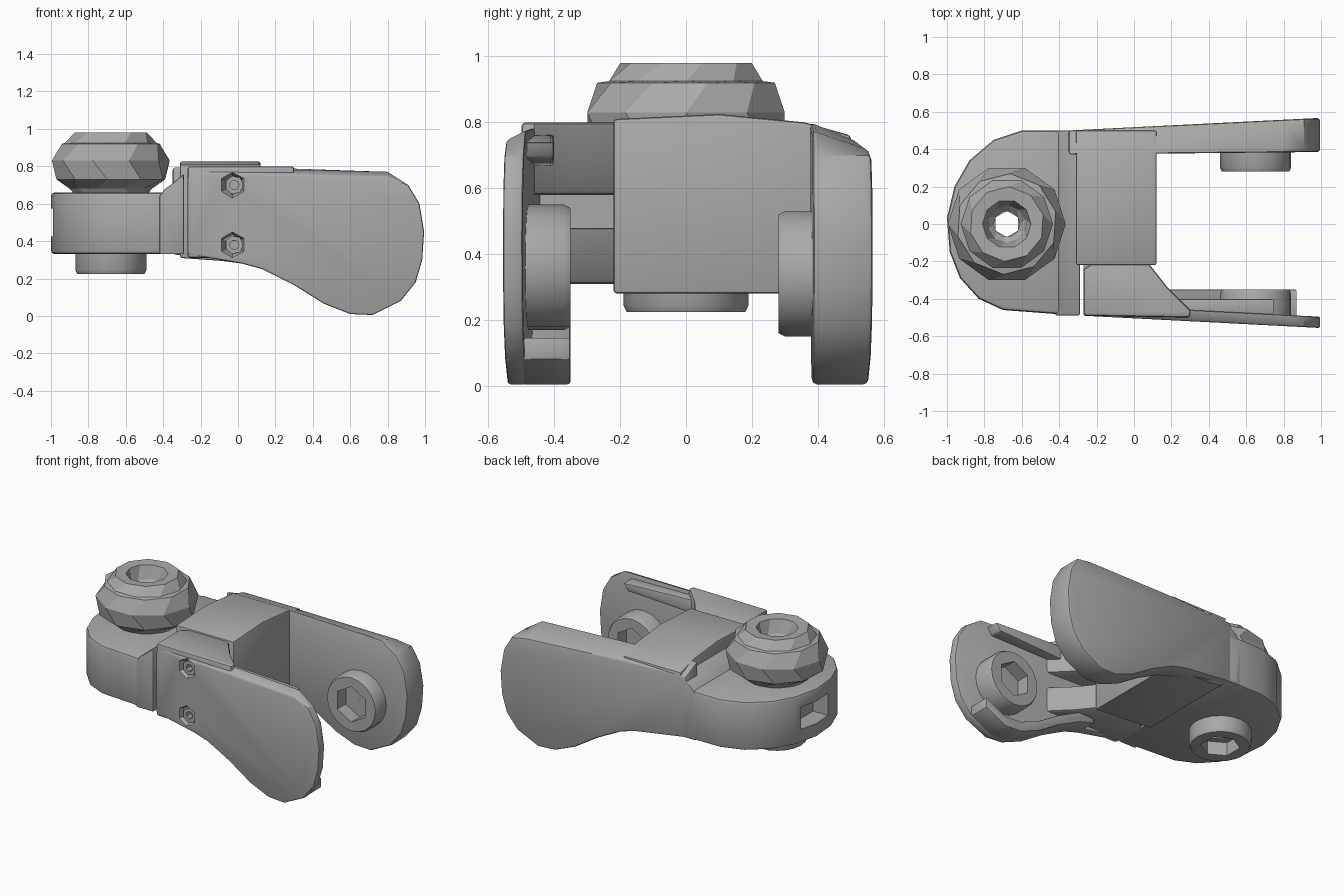
import bpy, bmesh, math
from mathutils import Vector, Matrix

cube = bpy.data.objects.get("Cube")
if cube:
    bpy.data.objects.remove(cube, do_unlink=True)

grey = bpy.data.materials.new("plain_grey")
grey.use_nodes = True
grey.diffuse_color = (0.4, 0.4, 0.4, 1)
grey.node_tree.nodes["Principled BSDF"].inputs["Base Color"].default_value = (0.4, 0.4, 0.4, 1)


def finish(name, bm, bevel=0, angle=30):
    bmesh.ops.recalc_face_normals(bm, faces=bm.faces)
    mesh = bpy.data.meshes.new(name)
    bm.to_mesh(mesh)
    bm.free()
    mesh.materials.append(grey)
    obj = bpy.data.objects.new(name, mesh)
    bpy.context.collection.objects.link(obj)
    if bevel:
        mod = obj.modifiers.new("Bevel", "BEVEL")
        mod.width, mod.segments, mod.limit_method = bevel, 2, "ANGLE"
        mod.angle_limit = math.radians(50)
        apply(obj, mod)
    select(obj)
    if angle:
        bpy.ops.object.shade_smooth_by_angle(angle=math.radians(angle))
    return obj


def select(obj):
    bpy.ops.object.select_all(action="DESELECT")
    obj.select_set(True)
    bpy.context.view_layer.objects.active = obj


def apply(obj, mod):
    select(obj)
    bpy.ops.object.modifier_apply(modifier=mod.name)


def extrude(name, pts, axis, a, b, bevel=0, warp=None):
    """Extrude a 2D outline from a to b along the given axis."""
    bm = bmesh.new()
    place = {"x": lambda p, t: (t, *p), "y": lambda p, t: (p[0], t, p[1]),
             "z": lambda p, t: (*p, t)}[axis]
    face = bm.faces.new([bm.verts.new(place(p, a)) for p in pts])
    new = bmesh.ops.extrude_face_region(bm, geom=[face])["geom"]
    for v in new:
        if isinstance(v, bmesh.types.BMVert):
            v.co += Vector(place((0, 0), b - a))
    if warp:
        for v in bm.verts:
            v.co = warp(*v.co)
    return finish(name, bm, bevel)


def lathe(name, profile, centre, axis, sides, twist=0.0, angle=30):
    """Spin a closed (radius, height) loop around an axis; height runs along it."""
    bm = bmesh.new()
    rings = []
    for i, (r, h) in enumerate(profile):
        ring = []
        for k in range(sides):
            t = math.tau * (k + twist * (i % 2)) / sides
            ring.append(bm.verts.new((r * math.cos(t), r * math.sin(t), h)))
        rings.append(ring)
    for i, lower in enumerate(rings):
        upper = rings[(i + 1) % len(rings)]
        for k in range(sides):
            n = (k + 1) % sides
            bm.faces.new((lower[k], lower[n], upper[n], upper[k]))
    turn = {"z": Matrix(), "y": Matrix.Rotation(-math.pi / 2, 4, "X")}[axis]
    bmesh.ops.transform(bm, matrix=Matrix.Translation(centre) @ turn, verts=bm.verts)
    return finish(name, bm, 0, angle)


def cut(obj, centre, size, axis="z", sides=0, taper=1.0):
    """Cut a box, or a cone frustum of the given sides, out of a part."""
    bm = bmesh.new()
    if sides:
        bmesh.ops.create_cone(bm, cap_ends=True, segments=sides, radius1=size[0],
                              radius2=size[0] * taper, depth=size[1])
        if axis == "y":
            bmesh.ops.rotate(bm, matrix=Matrix.Rotation(-math.pi / 2, 3, "X"), verts=bm.verts)
    else:
        bmesh.ops.create_cube(bm, size=1)
        bmesh.ops.scale(bm, vec=size, verts=bm.verts)
    bmesh.ops.translate(bm, vec=centre, verts=bm.verts)
    cutter = finish("cutter", bm, 0, 0)
    cutter.hide_render = True
    mod = obj.modifiers.new("Cut", "BOOLEAN")
    mod.operation, mod.solver, mod.object = "DIFFERENCE", "EXACT", cutter
    apply(obj, mod)
    bpy.data.objects.remove(cutter, do_unlink=True)


# Rounded base with an end slot and a central bore
KNOB_X = -0.68
base = extrude("base", [(-.3, .5), (-.6, .5), (-.75, .45), (-.88, .34), (-.96, .2), (-1, .03),
                        (-.985, -.15), (-.93, -.29), (-.83, -.4), (-.7, -.46), (-.3, -.49)],
               "z", .33, .66, .02)
cut(base, (-1, .03, .5), (.24, .26, .15))
cut(base, (KNOB_X, 0, .5), (.07, 1), sides=6)

# Ramp rising from the base to the bridge
extrude("ramp", [(-.42, .33), (-.42, .64), (-.39, .68), (-.36, .75), (-.29, .81), (-.29, .33)],
        "y", -.49, .5, .008,
        lambda x, y, z: Vector((x, y, z - (.05 * (abs(y) > .3) if z > .7 else 0))))

# Bridge joining both arms
extrude("bridge", [(-.22, .31), (.45, .31), (.5, .35), (.5, .76), (.36, .8), (.1, .825),
                   (-.22, .81)], "x", -.31, .12, .01,
        lambda x, y, z: Vector((x, y, z - (.03 if z < .4 and x > 0 else 0))))

# Paddle shaped arms
LOWER = [(.02, .28), (.13, .25), (.3, .165), (.46, .065), (.6, .01), (.72, .005), (.87, .08)]
END = [(.95, .18), (.985, .3), (.995, .45), (.97, .6), (.91, .7), (.8, .775)]


def back_shape(x, y, z):
    outer = y > .45
    drop = .06 if outer and z > .7 else 0
    return Vector((x, y + (.05 * (x + .35) if outer else .01 * x), z - drop))


def front_shape(x, y, z):
    drop = .03 if y < -.47 and z > .7 else 0
    return Vector((x, y - .065 * (x + .28) / 1.26, z - drop))


extrude("back_arm", [(-.35, .33)] + LOWER + END + [(.1, .8), (-.35, .8)],
        "y", .375, .5, .015, back_shape)
extrude("front_arm", [(-.27, .33)] + LOWER + END + [(.1, .79), (-.2, .8), (-.27, .77)],
        "y", -.49, -.43, .01, front_shape)

# Flanges on the inner side of the front arm
extrude("lower_flange", LOWER + [(x, z + .07) for x, z in reversed(LOWER)],
        "y", -.5, -.35, .01)
extrude("upper_lip", [(.05, .66), (.72, .69), (.75, .74), (.05, .77)], "y", -.5, -.4, .01)

# Hinge lugs tying the front arm to the bridge, with screw pockets
LUG = [(-.27, -.49), (-.27, -.24), (-.2, -.2), (.07, -.2), (.18, -.34), (.3, -.46), (.3, -.5)]
for name, low, high, screw_z in (("upper", .58, .8, .7), ("lower", .31, .48, .38)):
    lug = extrude(name + "_lug", LUG, "z", low, high, .015)
    for part in (lug, bpy.data.objects["front_arm"]):
        cut(part, (-.03, -.49, screw_z), (.085, .1), "y", 6, .5)
    lathe(name + "_screw", [(.025, -.06), (.05, -.06), (.05, 0), (.03, 0)],
          (-.02, -.43, screw_z), "y", 7)
extrude("lug_core", [(-.27, -.47), (-.27, -.2), (-.02, -.2), (-.02, -.47)], "z", .4, .65)

# Tightening knob with a stepped, faceted rim and a recessed bore
lathe("knob", [(.07, .62), (.2, .65), (.22, .68), (.3, .73), (.315, .83), (.27, .92), (.245, .925),
               (.2, .98), (.13, .975), (.1, .89), (.07, .86)],
      (KNOB_X, 0, 0), "z", 10, .4, 15)


def boss(name, centre, axis, start, end, sides=20):
    """Short round boss with a six sided socket open at the end."""
    s = 1 if end > start else -1
    part = lathe(name, [(.001, start), (.19, start), (.19, end - .02 * s), (.18, end),
                        (.001, end)], centre, axis, sides)
    hole = Vector(centre)
    hole["xyz".index(axis)] = end
    cut(part, hole, (.12, .18), axis, 6)
    return part


# Round bosses with sockets
boss("bottom_boss", (KNOB_X, 0, 0), "z", .36, .225)
boss("back_boss", (.65, 0, .34), "y", .4, .28)
boss("front_boss", (.65, 0, .36), "y", -.5, -.35)
cut(bpy.data.objects["bottom_boss"], (KNOB_X, 0, .3), (.07, .5), sides=6)
